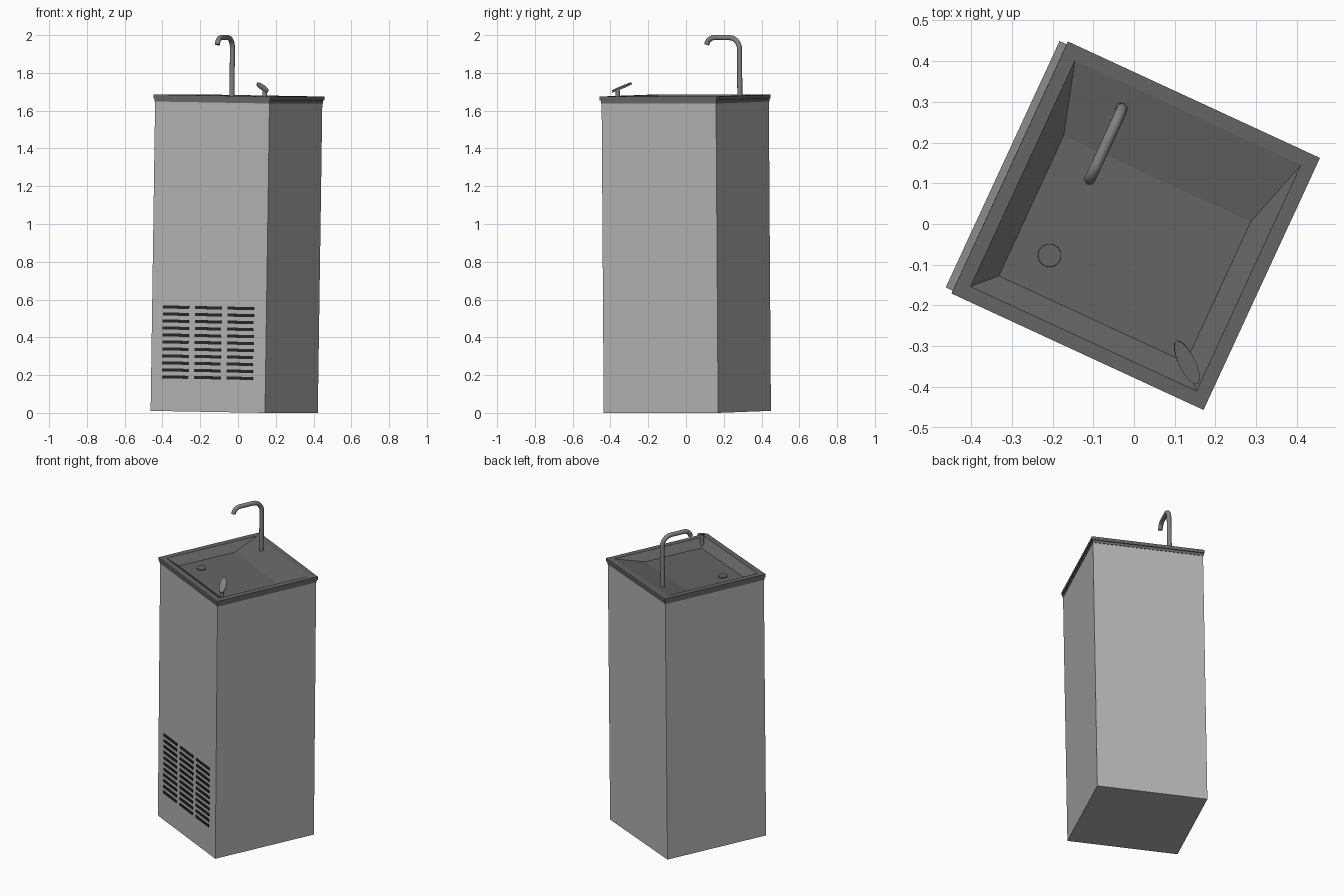
import bpy, bmesh, math
from mathutils import Matrix, Vector

if "Cube" in bpy.data.objects:
    bpy.data.objects.remove(bpy.data.objects["Cube"])

# The whole cooler is turned about z and leans slightly
PLACE = (Matrix.Translation((-0.02, 0.007, 0.0054))
         @ Matrix.Rotation(math.radians(-24.8), 4, 'Z')
         @ Matrix.Rotation(0.016, 4, 'Y'))


def material(name, r, g, b):
    m = bpy.data.materials.new(name)
    m.diffuse_color = (r, g, b, 1)
    m.use_nodes = True
    m.node_tree.nodes["Principled BSDF"].inputs["Base Color"].default_value = m.diffuse_color
    return m


BODY = material("light_grey_panel", 0.45, 0.45, 0.45)
STEEL = material("dark_steel", 0.13, 0.13, 0.13)
PIPE = material("pipe_steel", 0.22, 0.22, 0.22)
DARK = material("vent_black", 0.02, 0.02, 0.022)


def finish(bm, name, mat, smooth=False):
    bmesh.ops.recalc_face_normals(bm, faces=bm.faces)
    bm.transform(PLACE)
    mesh = bpy.data.meshes.new(name)
    bm.to_mesh(mesh)
    bm.free()
    mesh.materials.append(mat)
    ob = bpy.data.objects.new(name, mesh)
    bpy.context.collection.objects.link(ob)
    if smooth:
        bpy.context.view_layer.objects.active = ob
        ob.select_set(True)
        bpy.ops.object.shade_smooth_by_angle(angle=math.radians(40))
        ob.select_set(False)
    return ob


def add_box(bm, centre, size):
    m = Matrix.Translation(centre) @ Matrix.Diagonal((*size, 1))
    bmesh.ops.create_cube(bm, size=1, matrix=m)


def loft(bm, rings, cap_start=True, cap_end=True):
    rows = [[bm.verts.new(p) for p in ring] for ring in rings]
    n = len(rows[0])
    for a, b in zip(rows, rows[1:]):
        for i in range(n):
            j = (i + 1) % n
            bm.faces.new((a[i], a[j], b[j], b[i]))
    if cap_start:
        bm.faces.new(rows[0][::-1])
    if cap_end:
        bm.faces.new(rows[-1])


def rect(x0, x1, y0, y1, z):
    return [(x0, y0, z), (x1, y0, z), (x1, y1, z), (x0, y1, z)]


def square(h, z):
    return rect(-h, h, -h, h, z)


# Cabinet, open at the top where the basin drops in
H = 0.3335
bm = bmesh.new()
loft(bm, [square(H, 0), square(H, 1.642)], cap_end=False)
finish(bm, "cabinet", BODY)

# Basin tray: overhanging lip, flat rim, sloped walls and a floor set forward
bm = bmesh.new()
loft(bm, [square(0.325, 1.638), square(0.336, 1.638), square(0.336, 1.655),
          square(0.341, 1.655), square(0.341, 1.675), square(0.306, 1.675),
          rect(-0.253, 0.253, -0.253, 0.127, 1.635)], cap_start=False)
finish(bm, "basin_tray", STEEL)

# Drain cover
bm = bmesh.new()
bmesh.ops.create_cone(bm, cap_ends=True, segments=32, radius1=0.029, radius2=0.028,
                      depth=0.008, matrix=Matrix.Translation((-0.161, -0.155, 1.636)))
finish(bm, "drain", STEEL, True)

# Vent slots: three columns of eleven
bm = bmesh.new()
for cx in (-0.193, -0.005, 0.184):
    for row in range(11):
        add_box(bm, (cx, -H, 0.181 + row * 0.037), (0.152, 0.008, 0.016))
finish(bm, "vent_slots", DARK)

# Gooseneck spout, swept along a path in the local y-z plane
path = [(0.247, 1.645)]
for i in range(9):
    a = math.radians(i * 90 / 8)
    path.append((0.187 + 0.06 * math.cos(a), 1.919 + 0.06 * math.sin(a)))
for i in range(9):
    a = math.radians(90 + i * 80 / 8)
    path.append((0.10 + 0.045 * math.cos(a), 1.934 + 0.045 * math.sin(a)))
pts = [Vector((-0.155, y, z)) for y, z in path]
rings = []
for i, p in enumerate(pts):
    t = (pts[min(i + 1, len(pts) - 1)] - pts[max(i - 1, 0)]).normalized()
    if i == 0:
        t = Vector((0, 0, 1))
    side = Vector((1, 0, 0))
    up = t.cross(side)
    rings.append([p + 0.0135 * (side * math.cos(k * math.tau / 20) + up * math.sin(k * math.tau / 20))
                  for k in range(20)])
bm = bmesh.new()
loft(bm, rings)
finish(bm, "gooseneck_spout", PIPE, True)

# Bubbler stem
bm = bmesh.new()
bmesh.ops.create_cone(bm, cap_ends=True, segments=20, radius1=0.012, radius2=0.012,
                      depth=0.07, matrix=Matrix.Translation((0.274, -0.268, 1.675)))
finish(bm, "bubbler_stem", PIPE, True)

# Bubbler paddle: tilted oval plate pointing toward the basin
along = Vector((-0.087, 0.07, 0.042)).normalized()
across = Vector((0, 0, 1)).cross(along).normalized()
normal = along.cross(across)
frame = Matrix((along, across, normal)).transposed().to_4x4()
m = Matrix.Translation((0.254, -0.252, 1.722)) @ frame @ Matrix.Diagonal((0.062, 0.02, 1, 1))
bm = bmesh.new()
bmesh.ops.create_cone(bm, cap_ends=True, segments=28, radius1=1, radius2=1, depth=0.009, matrix=m)
finish(bm, "bubbler_paddle", PIPE, True)
